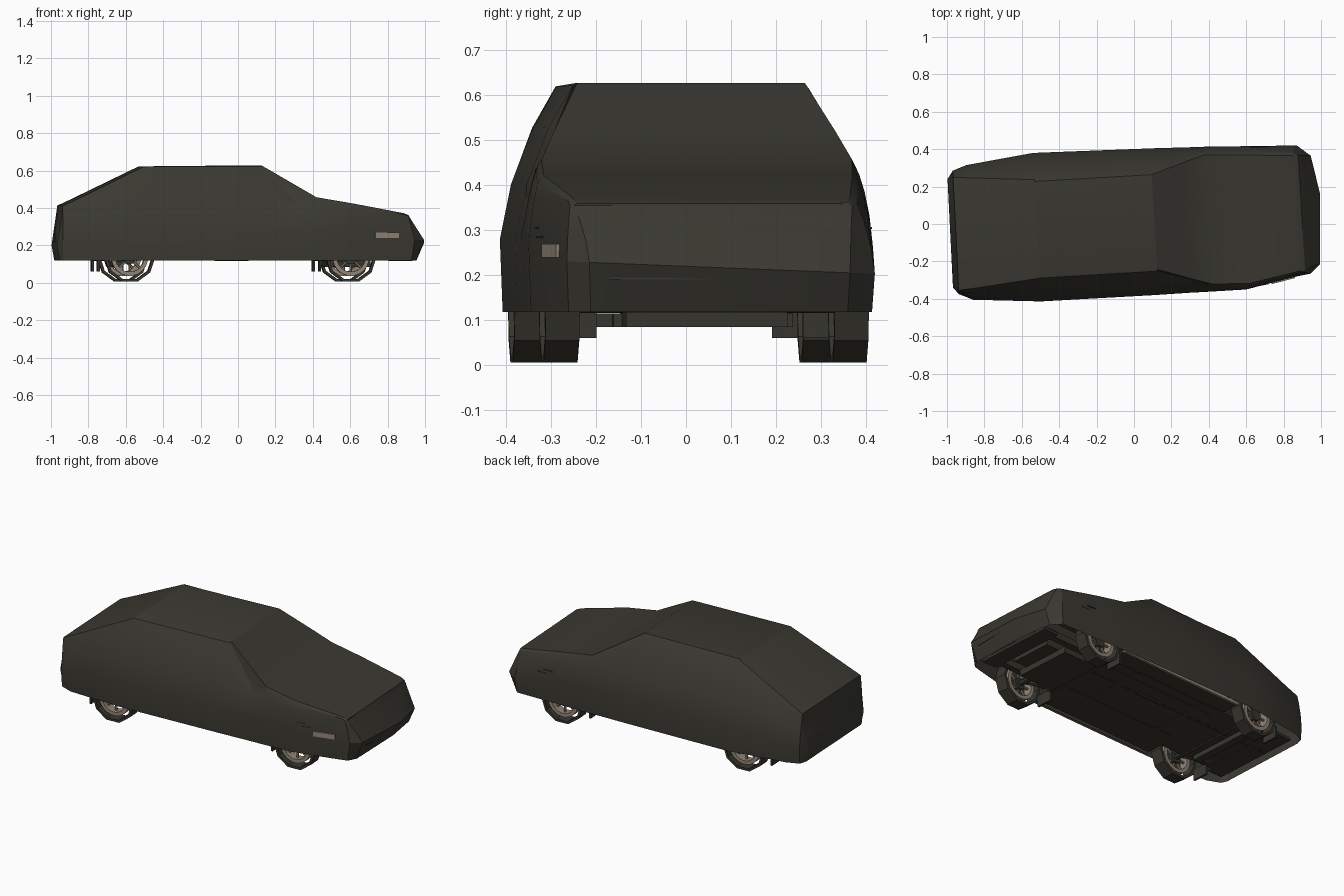
import bpy, bmesh, math
from mathutils import Matrix, Vector

old = bpy.data.objects.get("Cube")
if old:
    bpy.data.objects.remove(old)


def material(name, r, g, b):
    m = bpy.data.materials.new(name)
    m.use_nodes = True
    m.diffuse_color = (r, g, b, 1)
    m.node_tree.nodes["Principled BSDF"].inputs["Base Color"].default_value = (r, g, b, 1)
    return m


COVER = material("dark olive grey", .042, .04, .031)
UNDER = material("underbody grey", .038, .036, .027)
TAN = material("warm grey", .29, .235, .185)
# The car stands slightly turned
YAW = Matrix.Translation((0, .006, 0)) @ Matrix.Rotation(.058, 4, "Z")


def finish(name, bm, mat, matrix=Matrix(), smooth=None):
    bmesh.ops.recalc_face_normals(bm, faces=bm.faces)
    mesh = bpy.data.meshes.new(name)
    bm.to_mesh(mesh)
    bm.free()
    mesh.materials.append(mat)
    ob = bpy.data.objects.new(name, mesh)
    ob.matrix_world = matrix
    bpy.context.collection.objects.link(ob)
    if smooth:
        bpy.ops.object.select_all(action="DESELECT")
        ob.select_set(True)
        bpy.context.view_layer.objects.active = ob
        bpy.ops.object.shade_smooth_by_angle(angle=math.radians(smooth))


def box(name, centre, size, mat, turn=0, frame=YAW):
    bm = bmesh.new()
    bmesh.ops.create_cube(bm, size=1)
    bmesh.ops.scale(bm, vec=size, verts=bm.verts)
    place = frame @ Matrix.Translation(centre) @ Matrix.Rotation(turn, 4, "Z")
    finish(name, bm, mat, place)


def rod(name, a, b, radius, mat, sides=8):
    a, b = Vector(a), Vector(b)
    bm = bmesh.new()
    bmesh.ops.create_cone(bm, cap_ends=True, segments=sides, radius1=radius,
                          radius2=radius, depth=(b - a).length)
    turn = (b - a).to_track_quat("Z", "Y").to_matrix().to_4x4()
    finish(name, bm, mat, YAW @ Matrix.Translation((a + b) / 2) @ turn)


# Draped shell: x, crease push, crease z,
# right side, right seam, right seam z, left side, left seam, left seam z, crown z
STATIONS = [
    (-.955, -.03, .2, -.34, -.33, .405, .24, .24, .405, .407),
    (-.955, 0, .2, -.375, -.355, .41, .285, .25, .41, .412),
    (-.88, 0, .25, -.405, -.345, .445, .315, .247, .445, .447),
    (-.52, 0, .28, -.414, -.29, .62, .38, .237, .62, .622),
    (.11, 0, .28, -.38, -.252, .622, .405, .275, .612, .628),
    (.29, 0, .28, -.368, -.305, .425, .41, .345, .49, .522),
    (.40, 0, .28, -.362, -.335, .435, .414, .385, .425, .457),
    (.60, 0, .26, -.35, -.33, .405, .416, .385, .405, .423),
    (.87, 0, .22, -.28, -.262, .365, .42, .38, .36, .372),
    (.895, .05, .22, -.265, -.258, .355, .365, .37, .355, .362),
    (.90, .095, .22, -.215, -.25, .355, .16, .355, .355, .36),
]
HEM = .118


def half_section(x, push, crease, side, seam, top, crown):
    # hem, crease, shoulder, waist, seam, crown: (y, z, share of the crease push)
    crease -= .04 * side if x > .8 else 0
    rows = [(side * .985, HEM, .5), (side, crease, 1)]
    for across, up in ((.2, .36), (.58, .73), (1, 1)):
        rows.append((side + (seam - side) * across, crease + (top - crease) * up, 1 - up))
    rows.append((seam * .96, crown, 0))
    points = []
    for y, z, share in rows:
        shear = .05 if x < 0 else .06 * (1 - share)
        points.append((x + push * share - shear * y, y, z))
    return points


bm = bmesh.new()
rings = []
for x, push, crease, yr, sr, zr, yl, sl, zl, crown in STATIONS:
    right = half_section(x, push, crease, yr, sr, zr, crown)
    left = half_section(x, push, crease, yl, sl, zl, crown)
    rings.append([bm.verts.new(p) for p in right + left[::-1]])
for a, b in zip(rings, rings[1:]):
    for i in range(len(a) - 1):
        bm.faces.new((a[i], a[i + 1], b[i + 1], b[i]))
for ends in (rings[0], rings[-1]):
    last = len(ends) - 1
    for i in range(len(ends) // 2 - 1):
        bm.faces.new((ends[i], ends[i + 1], ends[last - i - 1], ends[last - i]))
finish("draped_body_shell", bm, COVER, smooth=24)

# Exposed lamp, side dents and nose slit
WORLD = Matrix()
box("right_lamp_patch", (.797, -.301, .254), (.13, .009, .03), TAN, .255, WORLD)
for name, y, turn in (("right", -.331, .2), ("left", .411, 0)):
    for x, z in ((.65, .305), (.69, .285)):
        box(name + "_fender_dent", (x, y - (x - .66) * turn * -1, z), (.06, .006, .005),
            UNDER, turn, WORLD)
box("nose_slit", (.981, -.05, .193), (.008, .24, .005), UNDER, 0, WORLD)

# Floor and underbody
box("floor_pan", (-.22, 0, .13), (1.3, .5, .016), UNDER)
box("middle_floor", (-.01, 0, .13), (.86, .72, .012), UNDER)
box("tail_floor", (-.87, 0, .13), (.1, .56, .016), UNDER)
box("front_valance", (.87, 0, .125), (.1, .5, .016), UNDER)
box("engine_tray", (.58, 0, .105), (.24, .36, .04), UNDER)
box("engine_block", (.62, 0, .2), (.34, .26, .16), UNDER)
for s in (-1, 1):
    box("front_chassis_rail", (.63, s * .2, .14), (.46, .04, .04), UNDER)
    box("floor_rib", (0, s * .16, .123), (.8, .05, .01), UNDER)
for x in (-.3, .2, -.8):
    box("floor_crossmember", (x, 0, .123), (.03, .48, .01), UNDER)
rod("exhaust_pipe", (-.9, .08, .129), (.4, .08, .129), .011, UNDER)
rod("silencer", (-.12, .08, .135), (.06, .08, .135), .02, UNDER)


# Wheels: a thin polygonal tyre, a rim ring and spokes
def ring(name, centre, outer, inner, width, sides, mat):
    bm = bmesh.new()
    profile = [(outer, -width / 2), (outer, width / 2), (inner, width / 2), (inner, -width / 2)]
    loops = []
    for k in range(sides):
        a = math.tau * (k + .5) / sides
        loops.append([bm.verts.new((r * math.sin(a), y, r * math.cos(a))) for r, y in profile])
    for k in range(sides):
        a, b = loops[k], loops[(k + 1) % sides]
        for i in range(4):
            j = (i + 1) % 4
            bm.faces.new((a[i], a[j], b[j], b[i]))
    finish(name, bm, mat, YAW @ Matrix.Translation(centre))


AXLE_Z = .134
for end, x in (("front", .585), ("rear", -.6)):
    rod(end + "_axle", (x, -.3, AXLE_Z), (x, .3, AXLE_Z), .018, UNDER)
    box(end + "_subframe", (x - .06, 0, .1), (.05, .4, .03), UNDER)
    for side, s in (("right", -1), ("left", 1)):
        name = end + "_" + side
        hub = Vector((x, s * .322, AXLE_Z))
        ring(name + "_tyre", hub, .135, .12, .076, 10, UNDER)
        ring(name + "_rim", hub, .098, .076, .056, 20, TAN)
        rod(name + "_hub", hub - Vector((0, .02, 0)), hub + Vector((0, .02, 0)), .035, UNDER, 12)
        for k in range(8):
            a = math.tau * k / 8
            tip = hub + Vector((math.sin(a), 0, math.cos(a))) * .085
            rod(name + "_spoke", hub, tip, .007, TAN, 6)
        rod(name + "_arm", (x - .16, s * .2, .13), (x, s * .28, AXLE_Z), .014, UNDER, 6)
        box(name + "_mud_flap", (x - .165, s * .28, .095), (.012, .1, .07), UNDER)

# Sill trims along the inside of the hem
for side, s in (("right", -1), ("left", 1)):
    box(side + "_sill", (-.01, s * .364, .128), (.86, .014, .018), TAN)
